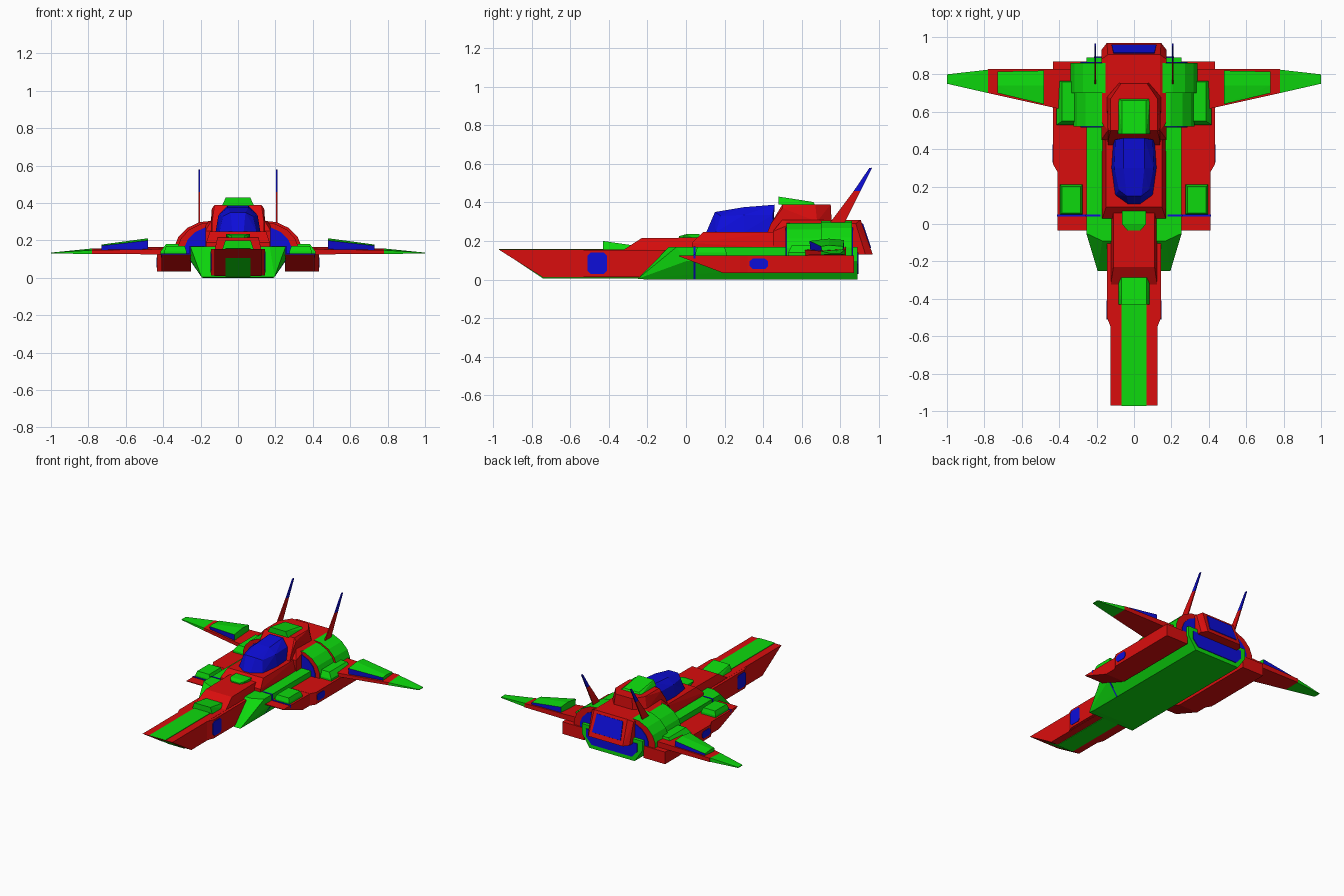
import bpy, bmesh, math
from mathutils import Vector


def material(name, rgb):
    m = bpy.data.materials.new(name)
    m.diffuse_color = (*rgb, 1)
    return m


RED = material("red", (0.7, 0.004, 0.004))
GREEN = material("green", (0.004, 0.7, 0.004))
BLUE = material("blue", (0.004, 0.004, 0.7))


def solid(name, mat, pts, sym=False, cap=None):
    """Convex flat-faced part; sym mirrors the points in x, cap colours faces looking along y."""
    if sym:
        pts = list(pts) + [(-x, y, z) for x, y, z in pts]
    bm = bmesh.new()
    for p in pts:
        bm.verts.new(p)
    bmesh.ops.remove_doubles(bm, verts=bm.verts[:], dist=1e-5)
    bmesh.ops.convex_hull(bm, input=bm.verts[:])
    bmesh.ops.delete(bm, geom=[v for v in bm.verts if not v.link_faces], context='VERTS')
    bmesh.ops.dissolve_limit(bm, angle_limit=0.01, verts=bm.verts[:], edges=bm.edges[:])
    bmesh.ops.recalc_face_normals(bm, faces=bm.faces[:])
    me = bpy.data.meshes.new(name)
    me.materials.append(mat)
    if cap:
        me.materials.append(cap)
        for f in bm.faces:
            f.material_index = int(abs(f.normal.y) > 0.8)
    bm.to_mesh(me)
    bm.free()
    ob = bpy.data.objects.new(name, me)
    bpy.context.collection.objects.link(ob)
    return ob


def pair(name, mat, pts, cap=None):
    solid(name + "_right", mat, pts, cap=cap)
    solid(name + "_left", mat, [(-x, y, z) for x, y, z in pts], cap=cap)


def box(x0, x1, y0, y1, z0, z1):
    return [(x, y, z) for x in (x0, x1) for y in (y0, y1) for z in (z0, z1)]


def slab(x0, x1, profile):
    """Side profile of (y, z) points spread between two x values."""
    return [(x, y, z) for x in (x0, x1) for y, z in profile]


# Nose with green centre stripe and side windows
solid("nose", RED, slab(-0.125, 0.125, [(-0.97, 0.155), (-0.74, 0.01), (-0.2, 0.01), (-0.2, 0.155)]))
solid("nose_base", RED, slab(-0.125, 0.125, [(-0.55, 0.012), (-0.55, 0.154), (0, 0.012), (0, 0.154)])
      + slab(-0.145, 0.145, [(-0.5, 0.012), (-0.5, 0.154), (0, 0.012), (0, 0.154)]))
solid("nose_stripe", GREEN, slab(-0.068, 0.068, [(-0.972, 0.159), (-0.742, 0.006), (-0.2, 0.006), (-0.2, 0.159)]))
pair("nose_window", BLUE, slab(0.12, 0.148, [(-0.51, 0.045), (-0.495, 0.03), (-0.425, 0.03), (-0.41, 0.045),
                                            (-0.41, 0.125), (-0.425, 0.14), (-0.495, 0.14), (-0.51, 0.125)]))
solid("nose_hatch", GREEN, [(0.085, -0.43, 0.15), (0.068, -0.43, 0.2), (0.085, -0.28, 0.15),
                            (0.068, -0.28, 0.178)], sym=True)

# Neck between nose and cockpit
solid("neck", RED, [(0.125, -0.33, 0.15), (0.11, -0.23, 0.215), (0.125, 0.1, 0.15), (0.11, 0.1, 0.218)], sym=True)
solid("neck_hatch", GREEN, [(0.035, -0.035, 0.2), (0.035, -0.035, 0.225), (0.065, 0.0, 0.235),
                            (0.065, 0.07, 0.235), (0.065, 0.07, 0.2)], sym=True)

# Green lower hull
solid("lower_hull", GREEN, [(0.195, -0.25, 0.004), (0.15, -0.25, 0.004), (0.19, 0.89, 0.0), (0.19, -0.2, 0.0),
                            (0.255, 0.0, 0.095), (0.255, 0.89, 0.095), (0.17, -0.09, 0.168),
                            (0.255, -0.05, 0.168), (0.255, 0.89, 0.168)], sym=True)
solid("hull_rear_window", BLUE, [(0.17, 0.88, 0.03), (0.17, 0.895, 0.03), (0.215, 0.88, 0.08), (0.215, 0.895, 0.08),
                                 (0.215, 0.88, 0.14), (0.215, 0.895, 0.14)], sym=True)
pair("hull_seam", BLUE, [(0.18, 0.04, -0.0), (0.18, 0.05, -0.0), (0.193, 0.04, 0.001), (0.193, 0.05, 0.001),
                         (0.258, 0.04, 0.095), (0.258, 0.05, 0.095), (0.258, 0.04, 0.171), (0.258, 0.05, 0.171),
                         (0.18, 0.04, 0.171), (0.18, 0.05, 0.171)])

# Upper fuselage, roof block, hatch
solid("cockpit_deck", RED, [(0.17, 0.03, 0.16), (0.17, 0.03, 0.19), (0.15, 0.09, 0.247), (0.17, 0.5, 0.16),
                            (0.15, 0.5, 0.247)], sym=True)
solid("rear_fuselage", RED, [(0.175, 0.45, 0.13), (0.175, 0.45, 0.25), (0.14, 0.5, 0.31), (0.175, 0.55, 0.29),
                             (0.14, 0.905, 0.31), (0.175, 0.88, 0.29), (0.175, 0.93, 0.13),
                             (0.145, 0.968, 0.13)], sym=True)
solid("rear_window", BLUE, [(0.11, 0.912, 0.29), (0.11, 0.917, 0.292), (0.12, 0.953, 0.16),
                            (0.12, 0.960, 0.165)], sym=True)
solid("roof_block", RED, [(0.14, 0.42, 0.24), (0.14, 0.44, 0.29), (0.125, 0.5, 0.39), (0.14, 0.5, 0.37),
                          (0.125, 0.67, 0.39), (0.07, 0.75, 0.39), (0.145, 0.68, 0.3), (0.08, 0.755, 0.3)], sym=True)
solid("roof_hatch", GREEN, [(0.085, 0.48, 0.388), (0.065, 0.48, 0.43), (0.085, 0.67, 0.385),
                            (0.065, 0.66, 0.402)], sym=True)

# Canopy
solid("canopy", BLUE, [(0.03, 0.105, 0.245), (0.1, 0.155, 0.245), (0.12, 0.3, 0.245), (0.11, 0.45, 0.245),
                       (0.04, 0.15, 0.35), (0.08, 0.18, 0.33), (0.105, 0.3, 0.335), (0.1, 0.45, 0.335),
                       (0.055, 0.3, 0.375), (0.055, 0.46, 0.388)], sym=True)

# Arched engine shells with red rims and blue openings
ARCH = [(0.33, 0.12), (0.33, 0.165), (0.31, 0.215), (0.265, 0.262), (0.2, 0.293), (0.1, 0.303)]


def arch(name, mat, scale, y0, y1, cap=None):
    solid(name, mat, [(x * scale, y, 0.12 + (z - 0.12) * scale) for x, z in ARCH for y in (y0, y1)], True, cap)


arch("front_shell", GREEN, 0.98, 0.52, 0.71, RED)
arch("rear_shell", GREEN, 1.03, 0.70, 0.86, RED)
arch("front_intake", BLUE, 0.87, 0.515, 0.53)
arch("rear_exhaust", BLUE, 0.87, 0.85, 0.865)

# Side pods with window and green blocks
pair("pod", RED, slab(0.25, 0.41, [(-0.035, 0.125), (-0.035, 0.12), (0.19, 0.035), (0.4, 0.035), (0.4, 0.125)]))
pair("pod_rear", RED, slab(0.25, 0.41, [(0.28, 0.034), (0.28, 0.126), (0.87, 0.034), (0.87, 0.126)])
     + slab(0.25, 0.433, [(0.32, 0.034), (0.32, 0.126), (0.87, 0.034), (0.87, 0.126)]))
pair("pod_window", BLUE, slab(0.42, 0.437, [(0.33, 0.07), (0.345, 0.055), (0.41, 0.055), (0.425, 0.07),
                                           (0.425, 0.095), (0.41, 0.108), (0.345, 0.108), (0.33, 0.095)]))
pair("pod_block", GREEN, box(0.275, 0.395, 0.05, 0.21, 0.12, 0.14) + box(0.285, 0.385, 0.06, 0.2, 0.14, 0.17))
pair("pod_seam", BLUE, box(0.25, 0.412, 0.04, 0.05, 0.11, 0.129))
pair("shell_block", GREEN, box(0.3, 0.415, 0.53, 0.77, 0.12, 0.14) + box(0.3, 0.385, 0.55, 0.76, 0.14, 0.18))

# Wings, tips and wing nacelles
pair("wing", RED, [(0.33, 0.6, 0.125), (0.33, 0.6, 0.155), (0.33, 0.83, 0.125), (0.33, 0.83, 0.168),
                   (0.78, 0.7, 0.128), (0.78, 0.7, 0.148), (0.78, 0.83, 0.128), (0.78, 0.83, 0.157)])
pair("wing_tip", GREEN, [(0.78, 0.7, 0.128), (0.78, 0.7, 0.148), (0.78, 0.825, 0.128), (0.78, 0.825, 0.157),
                         (1.0, 0.75, 0.13), (1.0, 0.75, 0.135), (1.0, 0.80, 0.13), (1.0, 0.80, 0.135)])
pair("wing_nacelle", GREEN, [(0.48, 0.645, 0.15), (0.48, 0.64, 0.2), (0.73, 0.705, 0.145), (0.73, 0.70, 0.172),
                             (0.48, 0.74, 0.212), (0.73, 0.74, 0.178), (0.48, 0.82, 0.15), (0.48, 0.82, 0.205),
                             (0.73, 0.815, 0.145), (0.73, 0.815, 0.172)], cap=BLUE)

# Tail antennas
pair("antenna_base", RED, slab(0.202, 0.21, [(0.735, 0.28), (0.82, 0.29), (0.87, 0.46), (0.905, 0.46)]))
pair("antenna_tip", BLUE, slab(0.202, 0.21, [(0.87, 0.46), (0.905, 0.46), (0.95, 0.578), (0.965, 0.58)]))
